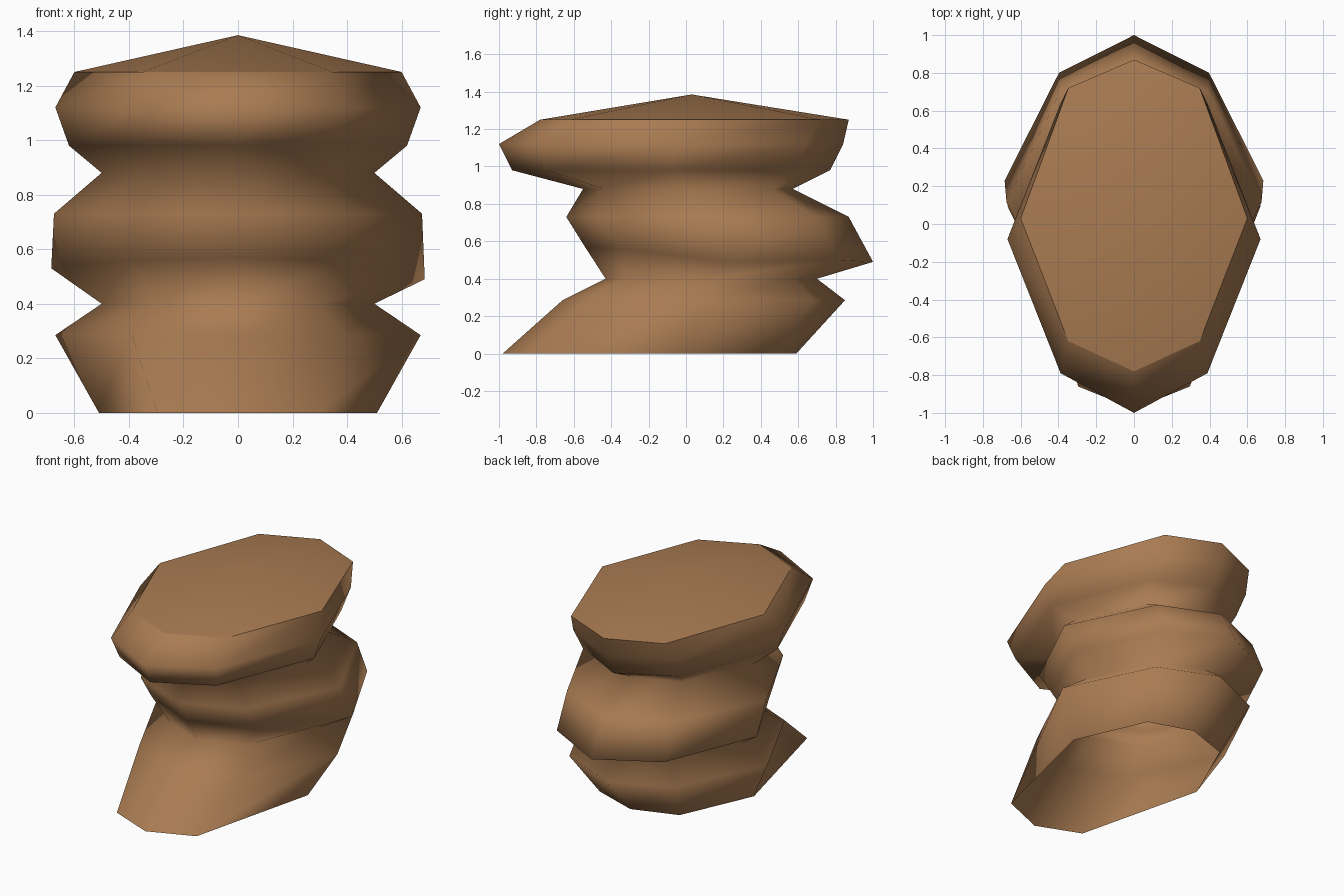
import bpy, bmesh

if "Cube" in bpy.data.objects:
    bpy.data.objects.remove(bpy.data.objects["Cube"])

mat = bpy.data.materials.new("warm brown")
mat.diffuse_color = (0.40, 0.20, 0.085, 1)
mat.use_nodes = True
mat.node_tree.nodes["Principled BSDF"].inputs["Base Color"].default_value = mat.diffuse_color

# rings: height, front y, back y, half width, side y,
# front corner y, back corner y, slope along y
rings = [
    (0.00, -0.98, 0.59, 0.51, 0.01, -0.86, 0.49, 0),
    (0.285, -0.66, 0.85, 0.67, 0.095, -0.49, 0.68, 0),
    (0.40, -0.43, 0.70, 0.50, 0.135, -0.31, 0.58, 0),
    (0.53, -0.54, 1.00, 0.685, 0.23, -0.35, 0.80, -0.052),
    (0.73, -0.64, 0.87, 0.675, 0.115, -0.47, 0.70, 0),
    (0.88, -0.55, 0.57, 0.50, 0.01, -0.44, 0.46, 0),
    (0.98, -0.93, 0.77, 0.62, -0.08, -0.74, 0.58, 0),
    (1.12, -1.00, 0.84, 0.67, -0.08, -0.79, 0.64, 0),
    (1.25, -0.78, 0.87, 0.60, 0.03, -0.62, 0.72, 0),
]

bm = bmesh.new()
loops = []
for z, front, back, w, side, fc, bc, slope in rings:
    c = (front + back) / 2
    shape = [(0, front), (0.58, fc), (1, side), (0.58, bc),
             (0, back), (-0.58, bc), (-1, side), (-0.58, fc)]
    loops.append([bm.verts.new((w * x, y, z + slope * (y - c))) for x, y in shape])

# one dented corner on the right of the middle bulge
loops[3][2].co.z = 0.49

# stacked sides, open underneath
for a, b in zip(loops, loops[1:]):
    for i in range(8):
        j = (i + 1) % 8
        bm.faces.new((a[i], a[j], b[j], b[i]))

# low peaked top with its own rim, so the edge shades sharp
rim = [bm.verts.new(v.co) for v in loops[-1]]
peak = bm.verts.new((0, 0.03, 1.385))
for i in range(8):
    bm.faces.new((rim[i], rim[(i + 1) % 8], peak))

for f in bm.faces:
    f.smooth = True

mesh = bpy.data.meshes.new("stacked_rock")
bm.to_mesh(mesh)
bm.free()
mesh.materials.append(mat)
rock = bpy.data.objects.new("stacked_rock", mesh)
bpy.context.collection.objects.link(rock)
